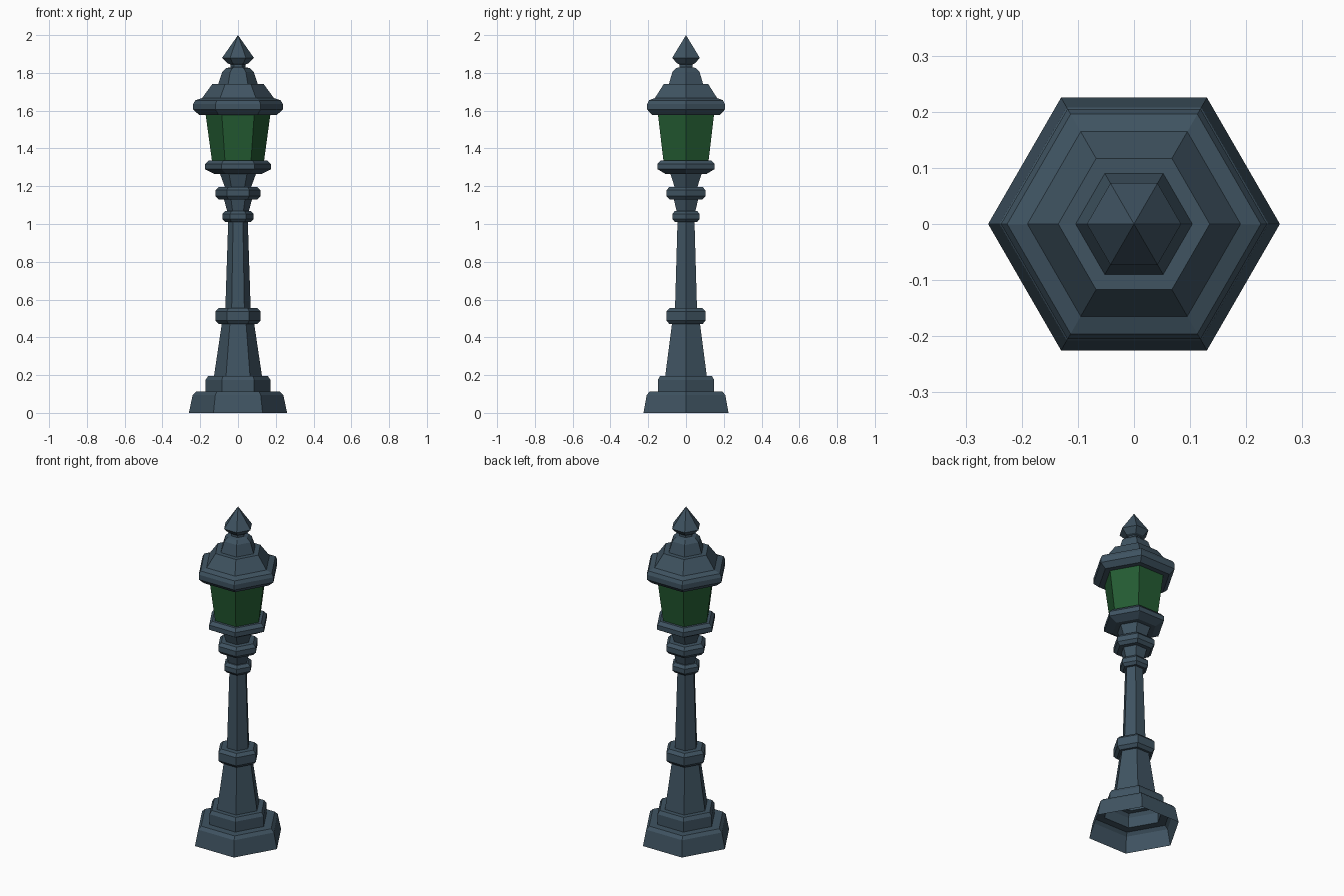
import bpy, bmesh, math

if "Cube" in bpy.data.objects:
    bpy.data.objects.remove(bpy.data.objects["Cube"])


def material(name, rgb):
    m = bpy.data.materials.new(name)
    m.diffuse_color = (*rgb, 1)
    m.use_nodes = True
    m.node_tree.nodes["Principled BSDF"].inputs["Base Color"].default_value = m.diffuse_color
    return m


METAL = material("blue grey metal", (0.05, 0.087, 0.12))
GLASS = material("green glass", (0.017, 0.105, 0.032))
DARK = material("dark glazing bars", (0.006, 0.022, 0.02))


def hex_lathe(name, profile, mats=(METAL,), inset=0):
    """Six-sided loft through (radius, height) pairs; radius 0 makes a tip."""
    bm = bmesh.new()
    rings = []
    for r, z in profile:
        n = 6 if r > 0 else 1
        rings.append([bm.verts.new((r * math.cos(i * math.pi / 3),
                                    r * math.sin(i * math.pi / 3), z)) for i in range(n)])
    for a, b in zip(rings, rings[1:]):
        for i in range(6):
            j = (i + 1) % 6
            if len(b) == 1:
                bm.faces.new((a[i], a[j], b[0]))
            else:
                bm.faces.new((a[i], a[j], b[j], b[i]))
    if inset:
        # panes keep material 0, the strips around them become bars
        panes = list(bm.faces)
        bars = bmesh.ops.inset_individual(bm, faces=panes, thickness=inset, depth=0.003)["faces"]
        for f in bars:
            f.material_index = 1
    bm.normal_update()
    me = bpy.data.meshes.new(name)
    bm.to_mesh(me)
    bm.free()
    for m in mats:
        me.materials.append(m)
    ob = bpy.data.objects.new(name, me)
    bpy.context.collection.objects.link(ob)
    return ob


# Stepped plinth, open underneath
hex_lathe("base", [(0.26, 0), (0.24, 0.095), (0.222, 0.113), (0.172, 0.113),
                   (0.172, 0.175), (0.158, 0.195), (0.127, 0.195), (0.086, 0.47)])


def collar(name, r_in, r_out, z0, z1, r_top, c=0.018):
    """Chamfered ring closing onto the shafts below and above."""
    return hex_lathe(name, [(r_in, z0), (r_out - c, z0), (r_out, z0 + c), (r_out, z1 - c),
                            (r_out - c, z1), (r_top, z1)])


# Post and its three collars
collar("lower_collar", 0.086, 0.119, 0.47, 0.555, 0.067)
hex_lathe("shaft", [(0.067, 0.555), (0.052, 1.01)])
collar("middle_collar", 0.052, 0.083, 1.01, 1.07, 0.058, 0.016)
hex_lathe("neck", [(0.058, 1.07), (0.074, 1.13)])
collar("upper_collar", 0.074, 0.119, 1.13, 1.197, 0.07)

# Lantern cup
hex_lathe("lantern_cup", [(0.07, 1.197), (0.095, 1.265), (0.125, 1.265), (0.174, 1.29),
                          (0.174, 1.318), (0.155, 1.337), (0.135, 1.337)])

# Glass panes with dark corner bars
hex_lathe("lantern_glass", [(0.138, 1.335), (0.171, 1.577)], (GLASS, DARK), 0.009)

# Flared roof with upper tier
hex_lathe("roof", [(0.165, 1.577), (0.205, 1.577), (0.237, 1.605), (0.237, 1.635),
                   (0.226, 1.655), (0.19, 1.667), (0.135, 1.742), (0.104, 1.742),
                   (0.083, 1.805), (0.062, 1.825), (0.04, 1.83)])

# Pointed finial
hex_lathe("finial", [(0.04, 1.83), (0.04, 1.845), (0.055, 1.85), (0.084, 1.88), (0, 2.0)])
